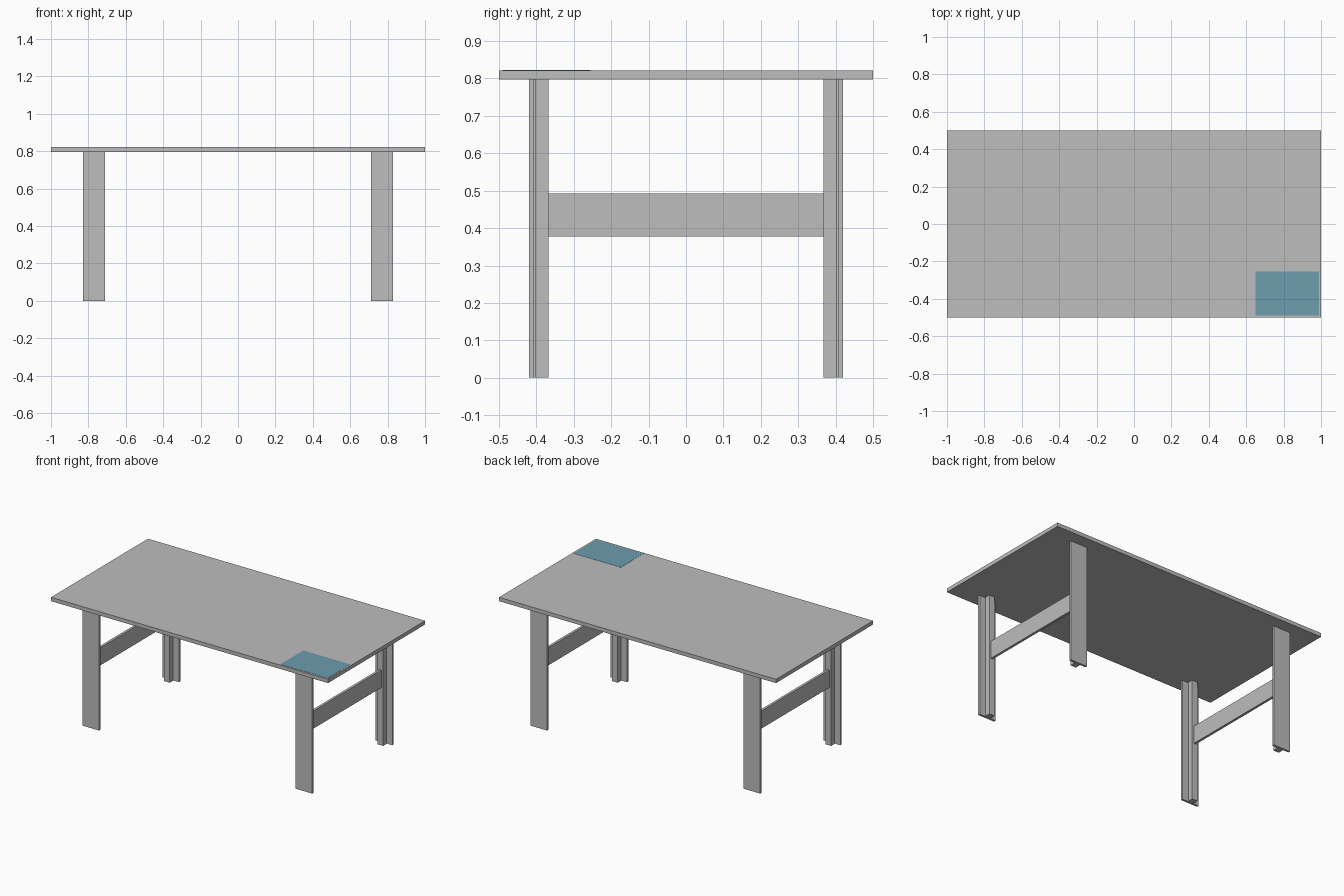
import bpy

cube = bpy.data.objects.get("Cube")
if cube:
    bpy.data.objects.remove(cube, do_unlink=True)


def make_material(name, rgb):
    mat = bpy.data.materials.new(name)
    mat.use_nodes = True
    color = (*rgb, 1)
    mat.diffuse_color = color
    mat.node_tree.nodes["Principled BSDF"].inputs["Base Color"].default_value = color
    return mat


def box(name, xs, ys, zs, mat):
    """Box between the given (min, max) ranges."""
    spans = [sorted(r) for r in (xs, ys, zs)]
    bpy.ops.mesh.primitive_cube_add(size=1)
    obj = bpy.context.object
    obj.name = name
    obj.location = [(a + b) / 2 for a, b in spans]
    obj.scale = [b - a for a, b in spans]
    bpy.ops.object.transform_apply(location=True, scale=True)
    obj.data.materials.append(mat)
    return obj


grey = make_material("light grey", (0.51, 0.51, 0.51))
blue = make_material("muted blue", (0.155, 0.34, 0.42))

# Table top with the thin coloured panel in one corner
UNDERSIDE, TOP = 0.797, 0.822
box("table_top", (-1, 1), (-0.5, 0.5), (UNDERSIDE, TOP), grey)
box("corner_panel", (0.65, 0.99), (-0.49, -0.255), (TOP - 0.001, TOP + 0.001), blue)

LEG_X = 0.77
for side, sx in (("left", 1), ("right", -1)):
    x = sx * LEG_X

    def across(width):
        return (x - width / 2, x + width / 2)

    # T-shaped legs: wide outer plate, recessed joint, inner post
    for end, sy in (("front", -1), ("back", 1)):
        name = f"{end}_{side}_leg"
        for part, width, inner, outer in (
            ("plate", 0.12, 0.406, 0.42),
            ("joint", 0.02, 0.402, 0.406),
            ("post", 0.04, 0.367, 0.402),
        ):
            box(f"{name}_{part}", across(width), (sy * inner, sy * outer),
                (0, UNDERSIDE), grey)

    # Rail joining the front and back legs
    box(f"{side}_rail", across(0.016), (-0.367, 0.367), (0.377, 0.492), grey)
